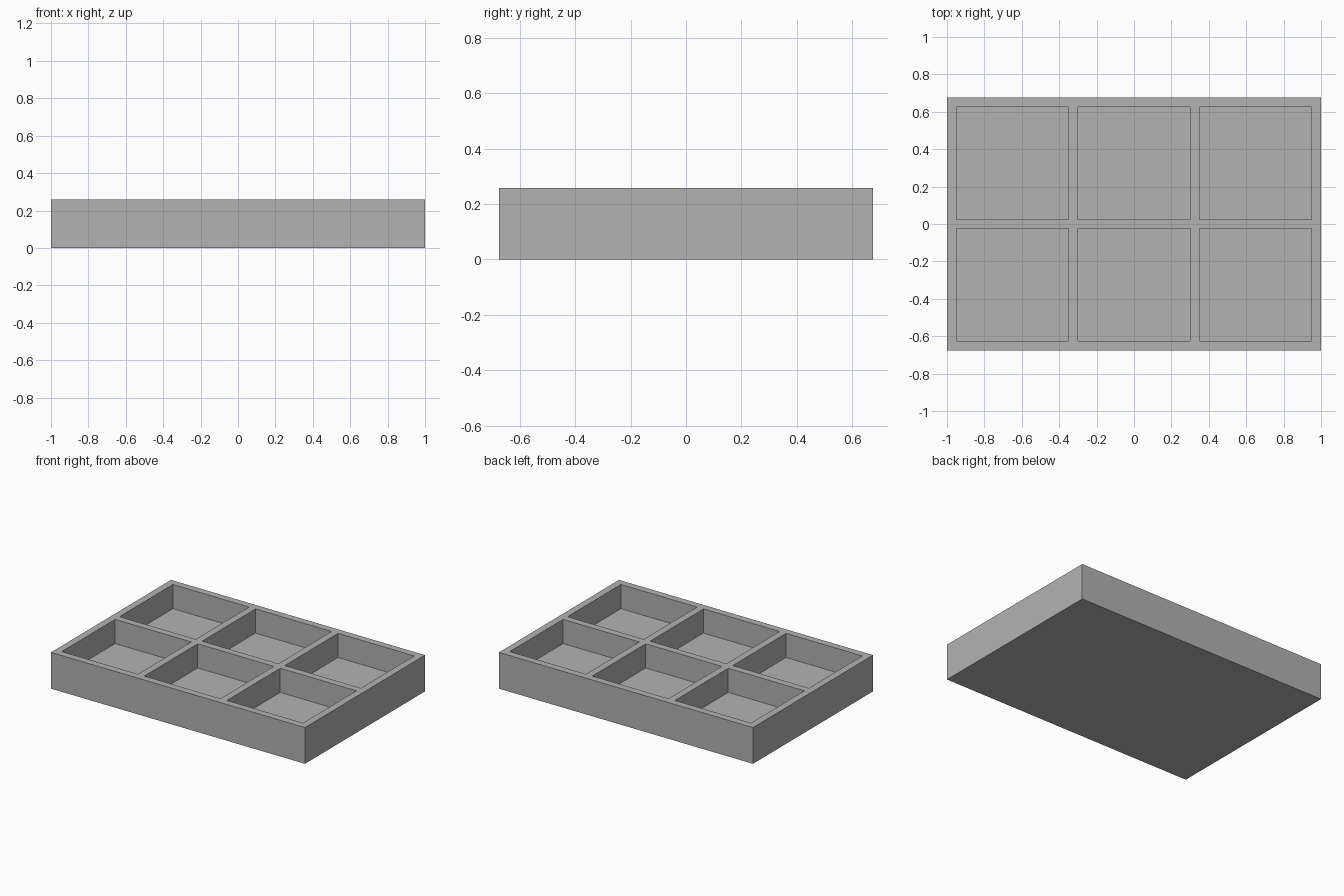
import bpy
import bmesh
from mathutils import Vector

cube = bpy.data.objects.get("Cube")
if cube:
    bpy.data.objects.remove(cube, do_unlink=True)

# Tray layout: square compartments separated by walls of equal thickness
COLUMNS, ROWS = 3, 2
CELL, WALL = 0.6, 0.05
HEIGHT, FLOOR = 0.258, 0.086
PITCH = CELL + WALL
WIDTH = COLUMNS * PITCH + WALL
DEPTH = ROWS * PITCH + WALL

grey = bpy.data.materials.new("plain grey")
grey.use_nodes = True
colour = (0.448, 0.448, 0.448, 1)
grey.diffuse_color = colour
grey.node_tree.nodes["Principled BSDF"].inputs["Base Color"].default_value = colour


def cell_centres(count):
    return [(i - (count - 1) / 2) * PITCH for i in range(count)]


def top_geometry(bm):
    faces = [f for f in bm.faces if f.normal.z > 0.9]
    edges = {e for f in faces for e in f.edges}
    verts = {v for f in faces for v in f.verts}
    return faces + list(edges) + list(verts)


# Solid block
bm = bmesh.new()
bmesh.ops.create_cube(bm, size=1)
bmesh.ops.scale(bm, vec=(WIDTH, DEPTH, HEIGHT), verts=bm.verts)
bmesh.ops.translate(bm, vec=(0, 0, HEIGHT / 2), verts=bm.verts)
bm.normal_update()

# Score the top along both sides of every compartment
for axis, count in ((Vector((1, 0, 0)), COLUMNS), (Vector((0, 1, 0)), ROWS)):
    for centre in cell_centres(count):
        for side in (-1, 1):
            bmesh.ops.bisect_plane(bm, geom=top_geometry(bm), dist=0.0001,
                                   plane_co=axis * (centre + side * CELL / 2),
                                   plane_no=axis)
            bm.normal_update()

# Sink the compartments
pockets = []
for f in bm.faces:
    c = f.calc_center_median()
    in_x = any(abs(c.x - x) < 0.01 for x in cell_centres(COLUMNS))
    in_y = any(abs(c.y - y) < 0.01 for y in cell_centres(ROWS))
    if f.normal.z > 0.9 and in_x and in_y:
        pockets.append(f)
sunk = bmesh.ops.extrude_discrete_faces(bm, faces=pockets)["faces"]
floor_verts = list({v for f in sunk for v in f.verts})
bmesh.ops.translate(bm, vec=(0, 0, FLOOR - HEIGHT), verts=floor_verts)
bmesh.ops.remove_doubles(bm, verts=bm.verts, dist=0.0001)
bmesh.ops.recalc_face_normals(bm, faces=bm.faces)

mesh = bpy.data.meshes.new("compartment_tray")
bm.to_mesh(mesh)
bm.free()
mesh.materials.append(grey)
tray = bpy.data.objects.new("compartment_tray", mesh)
bpy.context.collection.objects.link(tray)
